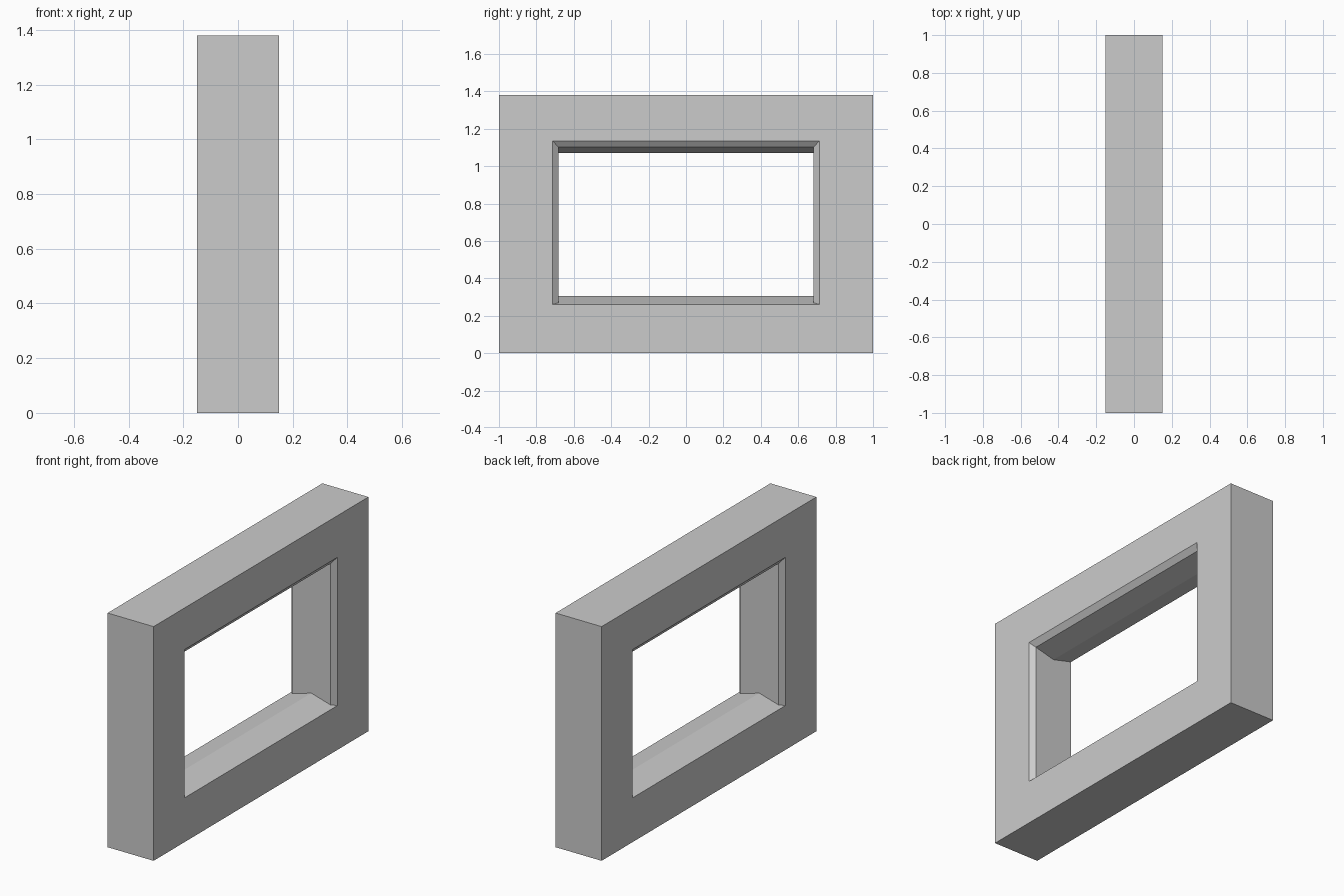
import bpy, bmesh

if "Cube" in bpy.data.objects:
    bpy.data.objects.remove(bpy.data.objects["Cube"])

# Rectangular rings swept round the frame's section: (x, half width, bottom z, top z)
HALF = [(0.15, 1.0, 0.0, 1.38),         # outer edge
        (0.15, 0.713, 0.261, 1.135),    # opening at the face
        (0.125, 0.683, 0.269, 1.102)]   # inside the bevelled lip
RIDGE = (0.0, 0.683, 0.305, 1.07)       # sill and lintel ridge at mid depth


def mirrored(ring):
    return (-ring[0],) + ring[1:]


def build_frame(name, rings):
    bm = bmesh.new()
    loops = [[bm.verts.new((x, y, z)) for y, z in
              ((-w, lo), (w, lo), (w, hi), (-w, hi))]
             for x, w, lo, hi in rings]
    # Join each ring to the next, closing the section back to the first
    for i, a in enumerate(loops):
        b = loops[(i + 1) % len(loops)]
        for j in range(4):
            k = (j + 1) % 4
            bm.faces.new((a[j], a[k], b[k], b[j]))
    bmesh.ops.recalc_face_normals(bm, faces=bm.faces)
    mesh = bpy.data.meshes.new(name)
    bm.to_mesh(mesh)
    bm.free()
    obj = bpy.data.objects.new(name, mesh)
    bpy.context.collection.objects.link(obj)
    return obj


# Window frame with a bevelled, ridged opening
build_frame("window_frame", HALF + [RIDGE] + [mirrored(r) for r in reversed(HALF)])
